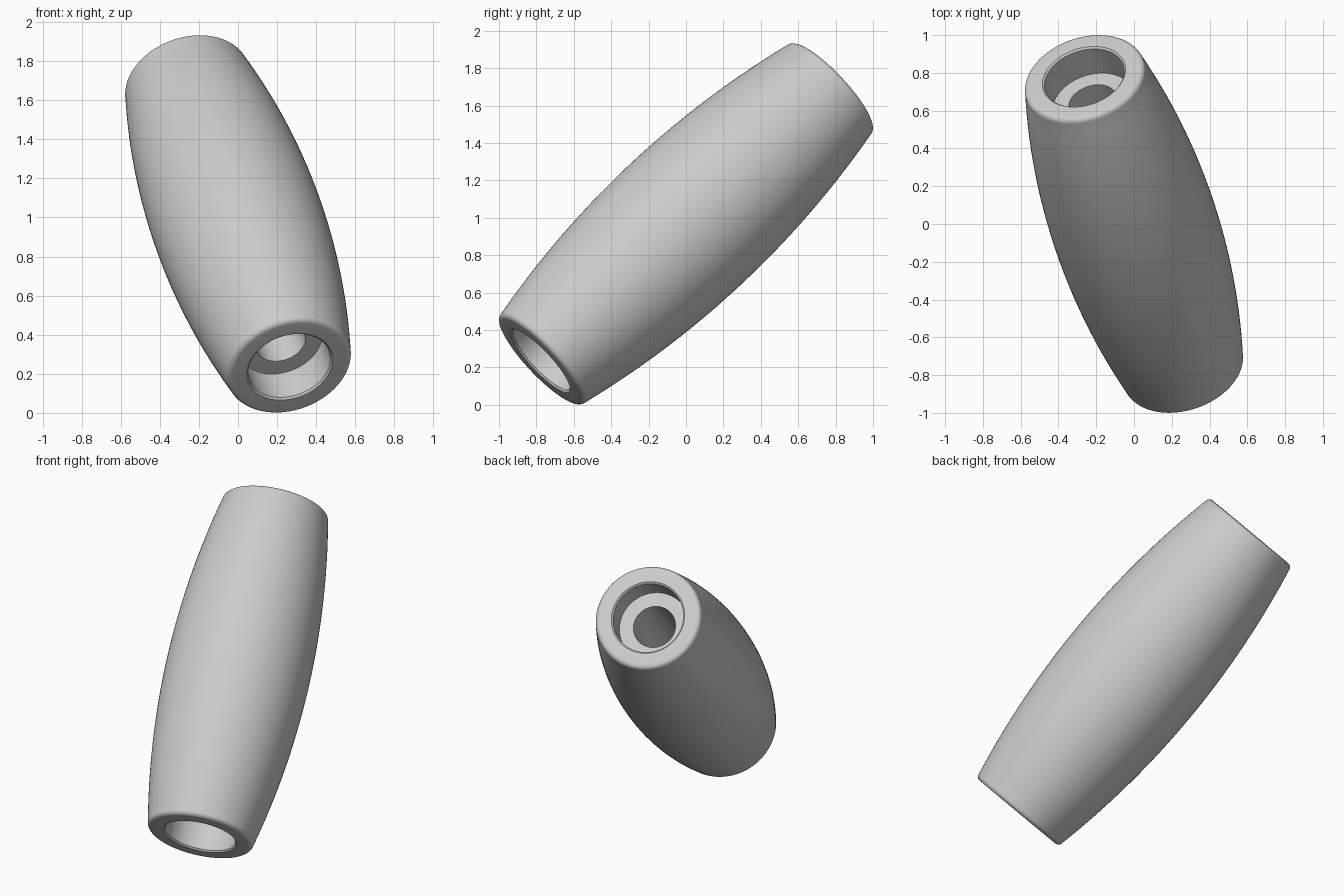
import bpy, bmesh, math
from mathutils import Vector

cube = bpy.data.objects.get("Cube")
if cube:
    bpy.data.objects.remove(cube, do_unlink=True)

AXIS = Vector((-0.265, 0.78, 0.732))
HALF = AXIS.length
CENTRE = Vector((0, 0, 0.967))
R_END, R_MID, FILLET = 0.322, 0.438, 0.03
R_BORE, R_HOLE, DEPTH, CHAMFER = 0.217, 0.13, 0.19, 0.01
SEGMENTS = 96


def barrel_radius(z):
    """Radius of the bulging wall, a shallow circular arc."""
    sag = R_MID - R_END
    big = (HALF ** 2 + sag ** 2) / (2 * sag)
    return R_MID - big + math.sqrt(big ** 2 - z ** 2)


# Half profile from the mid wall, over the rounded rim, into the stepped bore
wall_end = HALF - FILLET
half = [(barrel_radius(wall_end * i / 16), wall_end * i / 16) for i in range(17)]
edge = half[-1][0]
for i in range(1, 7):
    a = math.pi / 2 * i / 6
    half.append((edge - FILLET * (1 - math.cos(a)), wall_end + FILLET * math.sin(a)))
half += [(R_BORE + CHAMFER, HALF), (R_BORE, HALF - CHAMFER),
         (R_BORE, HALF - DEPTH), (R_HOLE, HALF - DEPTH)]

# Mirror the profile to the other end; the last strip closes the through hole
profile = half[::-1] + [(r, -z) for r, z in half[1:]]

# Revolve the closed profile into a solid sleeve
bm = bmesh.new()
rings = []
for i in range(SEGMENTS):
    a = 2 * math.pi * i / SEGMENTS
    rings.append([bm.verts.new((r * math.cos(a), r * math.sin(a), z)) for r, z in profile])
for i, ring in enumerate(rings):
    following = rings[(i + 1) % SEGMENTS]
    for j in range(len(profile)):
        k = (j + 1) % len(profile)
        bm.faces.new((ring[j], following[j], following[k], ring[k]))
bmesh.ops.recalc_face_normals(bm, faces=bm.faces)

mesh = bpy.data.meshes.new("barrel_sleeve")
bm.to_mesh(mesh)
bm.free()
sleeve = bpy.data.objects.new("barrel_sleeve", mesh)
bpy.context.collection.objects.link(sleeve)

# Tilt the sleeve onto its axis
sleeve.rotation_euler = AXIS.to_track_quat('Z', 'Y').to_euler()
sleeve.location = CENTRE

# Plain grey finish
grey = bpy.data.materials.new("light_grey")
grey.use_nodes = True
colour = (0.6, 0.6, 0.6, 1)
grey.diffuse_color = colour
grey.node_tree.nodes["Principled BSDF"].inputs["Base Color"].default_value = colour
mesh.materials.append(grey)

# Smooth shading with crisp bore edges
bpy.ops.object.select_all(action='DESELECT')
sleeve.select_set(True)
bpy.context.view_layer.objects.active = sleeve
bpy.ops.object.shade_smooth_by_angle(angle=math.radians(30))
